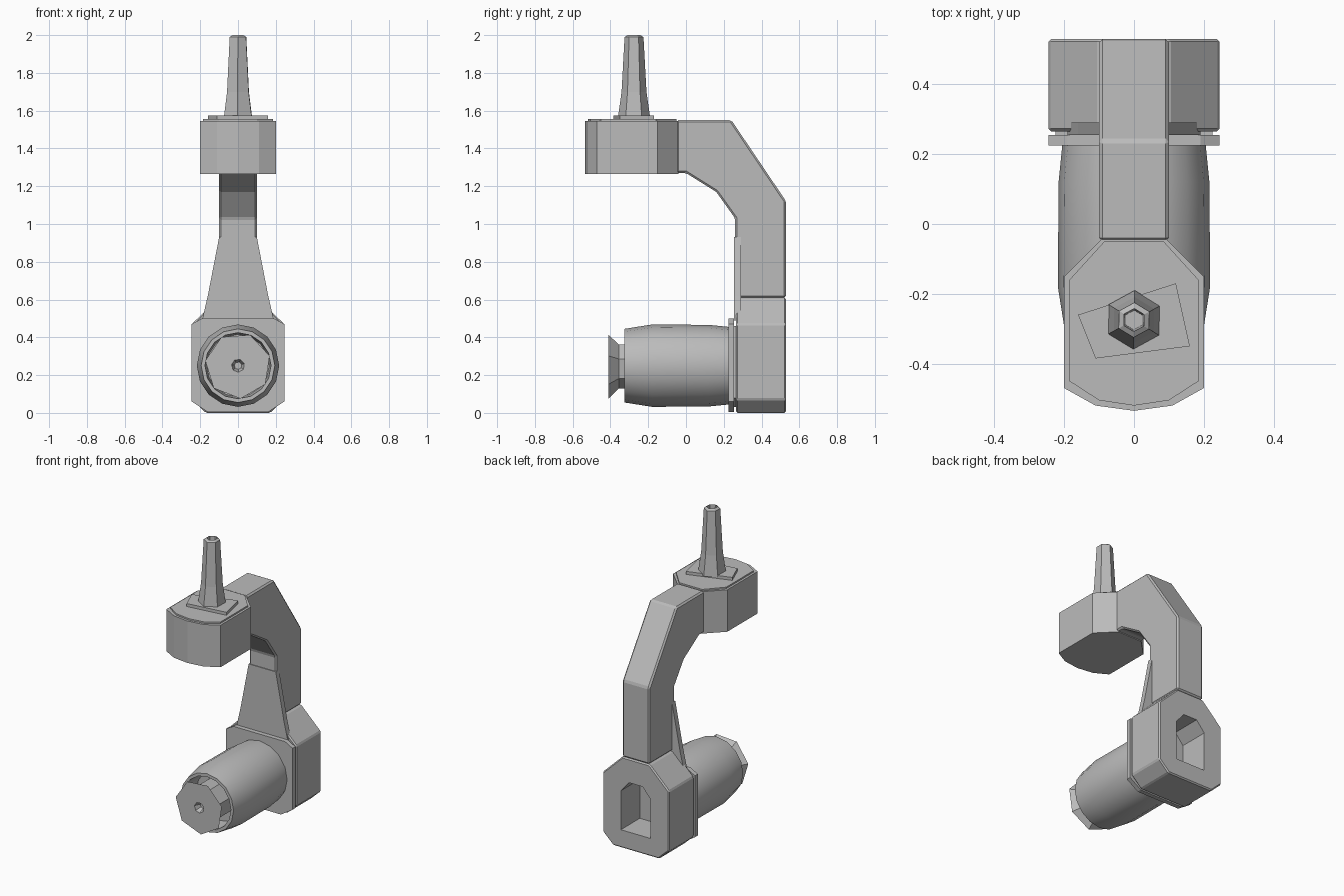
import bpy, bmesh, math
from mathutils import Vector

cube = bpy.data.objects.get("Cube")
if cube:
    bpy.data.objects.remove(cube, do_unlink=True)

grey = bpy.data.materials.new("machine grey")
grey.use_nodes = True
COLOUR = (0.5, 0.5, 0.5, 1)
grey.diffuse_color = COLOUR
grey.node_tree.nodes["Principled BSDF"].inputs["Base Color"].default_value = COLOUR


def finish(name, bm, smooth=False):
    bmesh.ops.recalc_face_normals(bm, faces=bm.faces)
    mesh = bpy.data.meshes.new(name)
    bm.to_mesh(mesh)
    bm.free()
    mesh.materials.append(grey)
    obj = bpy.data.objects.new(name, mesh)
    bpy.context.collection.objects.link(obj)
    if smooth:
        bpy.ops.object.select_all(action='DESELECT')
        obj.select_set(True)
        bpy.context.view_layer.objects.active = obj
        bpy.ops.object.shade_smooth_by_angle(angle=math.radians(35))
    return obj


def place(axis, a, b, t):
    return {'X': (t, a, b), 'Y': (a, t, b), 'Z': (a, b, t)}[axis]


def prism(name, axis, outline, low, high):
    """Extrude an outline along an axis."""
    bm = bmesh.new()
    face = bm.faces.new([bm.verts.new(place(axis, a, b, low)) for a, b in outline])
    moved = bmesh.ops.extrude_face_region(bm, geom=[face])["geom"]
    bmesh.ops.translate(bm, verts=[v for v in moved if isinstance(v, bmesh.types.BMVert)],
                        vec=Vector(place(axis, 0, 0, high - low)))
    return finish(name, bm)


def turned(name, axis, centre, profile, sides, smooth=False, twist=0.0):
    """Turn a (radius, position) profile about an axis and cap both ends."""
    bm = bmesh.new()
    rings = []
    for r, t in profile:
        angles = [math.tau * i / sides + twist for i in range(sides)]
        rings.append([bm.verts.new(place(axis, centre[0] + r * math.cos(a),
                                         centre[1] + r * math.sin(a), t)) for a in angles])
    for lower, upper in zip(rings, rings[1:]):
        for i in range(sides):
            j = (i + 1) % sides
            bm.faces.new((lower[i], lower[j], upper[j], upper[i]))
    bm.faces.new(rings[0])
    bm.faces.new(rings[-1])
    return finish(name, bm, smooth)


def mirrored(half):
    return half + [(-x, b) for x, b in reversed(half) if x]


def bevel(obj, width):
    mod = obj.modifiers.new("edge chamfer", 'BEVEL')
    mod.width = width
    mod.segments = 1


# Bent arm
arm = prism("curved_arm", 'X',
            [(0.53, 0.61), (0.53, 1.12), (0.24, 1.55), (-0.05, 1.55), (-0.05, 1.27),
             (0.0, 1.27), (0.16, 1.17), (0.26, 1.03), (0.26, 0.61)], -0.1, 0.1)
bevel(arm, 0.01)

# Base housing with a pocket in its back
base = prism("base_housing", 'Y',
             mirrored([(0.17, 0.0), (0.245, 0.07), (0.245, 0.47), (0.1, 0.61)]), 0.265, 0.53)
bevel(base, 0.008)
cutter = prism("pocket_cutter", 'Y',
               mirrored([(0.11, 0.12), (0.11, 0.38), (0.05, 0.45)]), 0.33, 0.6)
cutter.hide_render = True
cutter.hide_viewport = True
cutter.display_type = 'WIRE'
cut = base.modifiers.new("back pocket", 'BOOLEAN')
cut.operation = 'DIFFERENCE'
cut.object = cutter

# Mounting plate, neck and flared web on the front of the housing
prism("mounting_plate", 'Y',
      mirrored([(0.16, 0.005), (0.245, 0.06), (0.245, 0.47), (0.19, 0.5)]), 0.225, 0.255)
prism("mounting_neck", 'Y', mirrored([(0.16, 0.03), (0.225, 0.08), (0.225, 0.46)]), 0.25, 0.27)
prism("front_web", 'Y',
      mirrored([(0.19, 0.49), (0.16, 0.62), (0.1, 0.93)]), 0.255, 0.29)

# Drum with an open rim
turned("drum", 'Y', (0, 0.25),
       [(0.205, 0.23), (0.216, 0.12), (0.218, -0.18), (0.195, -0.325),
        (0.175, -0.325), (0.165, -0.2)], 16, True)

# Flared drive flange with a small centre hole
turned("drive_flange", 'Y', (0, 0.25),
       [(0.12, -0.19), (0.12, -0.355), (0.175, -0.41), (0.035, -0.41), (0.02, -0.37)],
       7, False, 0.3)

# Head at the end of the arm
prism("head", 'Z',
      mirrored([(0.09, -0.04), (0.2, -0.15), (0.2, -0.47), (0.11, -0.52), (0.0, -0.535)]),
      1.265, 1.545)
prism("head_cover", 'Z',
      mirrored([(0.085, -0.05), (0.185, -0.16), (0.185, -0.45), (0.1, -0.505), (0.0, -0.52)]),
      1.54, 1.555)

# Spindle washer and hollow tapered spindle
prism("spindle_washer", 'Z',
      [(-0.16, -0.26), (0.12, -0.17), (0.16, -0.35), (-0.11, -0.385)], 1.55, 1.575)
turned("spindle", 'Z', (0, -0.275),
       [(0.085, 1.565), (0.066, 1.7), (0.05, 1.99), (0.033, 2.0), (0.028, 1.85)],
       6, False, 0.5)
